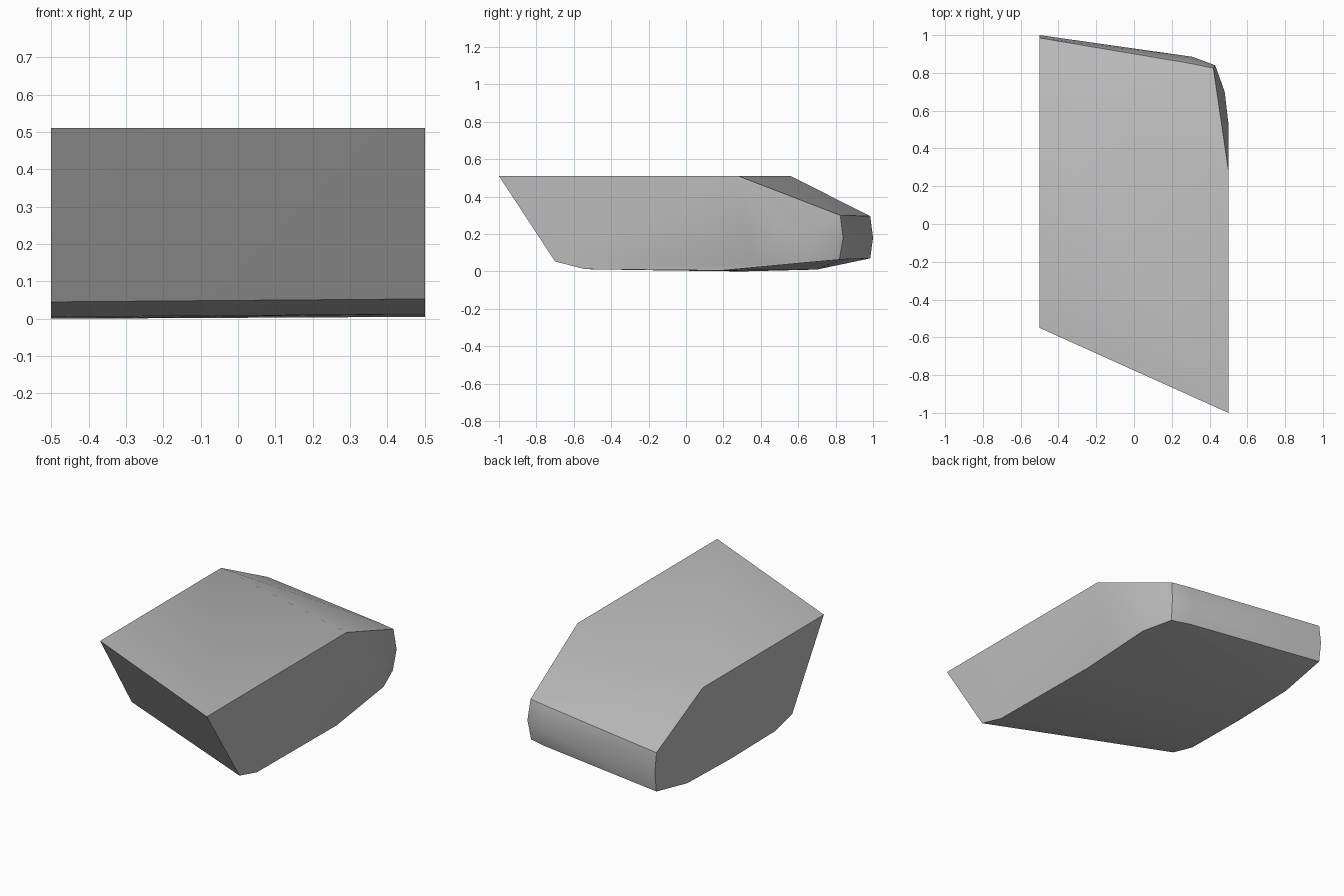
import bpy
import bmesh
from math import radians

cube = bpy.data.objects.get("Cube")
if cube:
    bpy.data.objects.remove(cube, do_unlink=True)

# Single stone colour
grey = bpy.data.materials.new("stone_grey")
grey.use_nodes = True
colour = (0.5, 0.5, 0.5, 1)
grey.diffuse_color = colour
grey.node_tree.nodes["Principled BSDF"].inputs["Base Color"].default_value = colour

# Side profiles as (y, z): right flat end and left flat end
end_profiles = {
    -0.5: [(-0.55, 0.51), (0.56, 0.51), (0.985, 0.295), (1.0, 0.18), (0.985, 0.07),
           (0.7, 0.01), (0.3, 0.0), (-0.1, 0.005), (-0.26, 0.045)],
    0.5: [(-1.0, 0.51), (0.28, 0.51), (0.53, 0.25), (0.35, 0.036),
          (0.19, 0.005), (-0.54, 0.012), (-0.7, 0.053)],
}
points = [(x, y, z) for x, profile in end_profiles.items() for y, z in profile]

# Rounded back corner: top, bulge and bottom of each column
points += [(0.42, 0.825, 0.3), (0.43, 0.84, 0.18), (0.42, 0.82, 0.063)]
points += [(0.31, 0.848, 0.3), (0.31, 0.885, 0.18), (0.31, 0.85, 0.065)]
points += [(0.48, 0.7, 0.2), (0.48, 0.65, 0.048)]

# Slanted block skinned over the points
bm = bmesh.new()
for p in points:
    bm.verts.new(p)
hull = bmesh.ops.convex_hull(bm, input=bm.verts)
loose = [v for v in bm.verts if not v.link_faces]
bmesh.ops.delete(bm, geom=loose, context="VERTS")
bmesh.ops.dissolve_limit(bm, angle_limit=radians(0.5), verts=bm.verts, edges=bm.edges)
bmesh.ops.recalc_face_normals(bm, faces=bm.faces)

mesh = bpy.data.meshes.new("slanted_block")
bm.to_mesh(mesh)
bm.free()
mesh.materials.append(grey)
block = bpy.data.objects.new("slanted_block", mesh)
bpy.context.collection.objects.link(block)

# Soft shading with crisp main edges
bpy.ops.object.select_all(action="DESELECT")
block.select_set(True)
bpy.context.view_layer.objects.active = block
bpy.ops.object.shade_smooth_by_angle(angle=radians(30))
